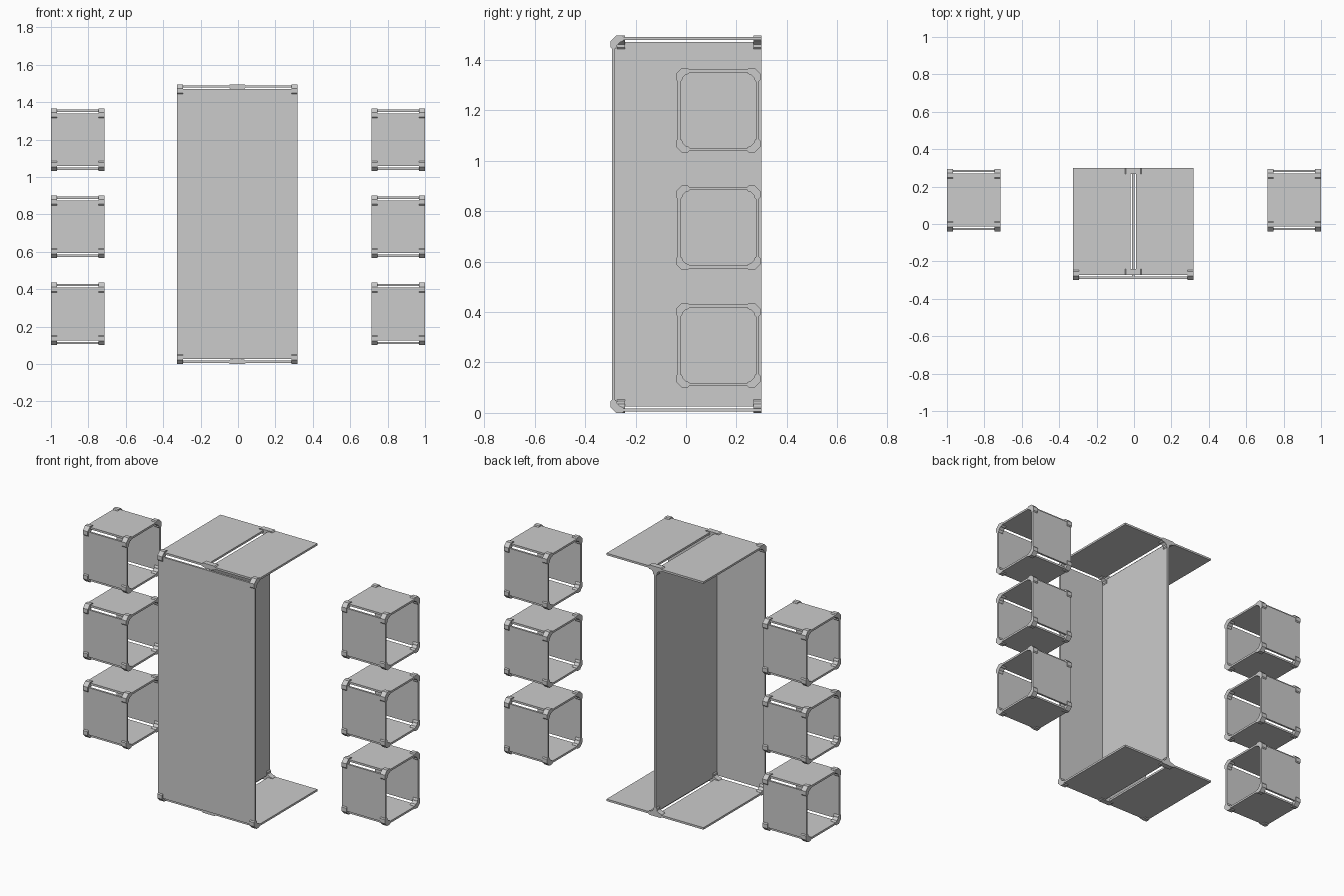
import bpy, bmesh

if "Cube" in bpy.data.objects:
    bpy.data.objects.remove(bpy.data.objects["Cube"])

T = 0.012      # panel thickness
INSET = 0.006  # panel depth below the outside of the connectors
GAP = 0.026    # panel edge distance from an outer corner
W = 0.032      # connector width

# Corner clip section: (0,0) is the outer corner, arms run along +u and +v
ARM = [(0.022, 0.0), (0.046, 0.0), (0.052, 0.005), (0.052, 0.019),
       (0.046, 0.024), (0.038, 0.025)]
CORNER = ARM + [(v, u) for u, v in reversed(ARM)]

# Tee clip section: flat across the top, stem along +v
TEE_HALF = [(0.038, 0.0), (0.044, 0.005), (0.044, 0.019), (0.038, 0.024),
            (0.024, 0.026), (0.012, 0.036), (0.012, 0.047), (0.007, 0.053)]
TEE = TEE_HALF + [(-u, v) for u, v in reversed(TEE_HALF)]


def finish(bm, name):
    bmesh.ops.recalc_face_normals(bm, faces=bm.faces)
    mesh = bpy.data.meshes.new(name)
    bm.to_mesh(mesh)
    bm.free()
    obj = bpy.data.objects.new(name, mesh)
    bpy.context.collection.objects.link(obj)
    return obj


def panel(name, x, y, z):
    """Box between (min, max) pairs."""
    bm = bmesh.new()
    bmesh.ops.create_cube(bm, size=1)
    for v in bm.verts:
        v.co = [(r[0] + r[1]) / 2 + c * (r[1] - r[0]) for c, r in zip(v.co, (x, y, z))]
    return finish(bm, name)


def clip(name, section, place, a, b):
    """Prism of a section; place(u, v, t) gives the world point."""
    bm = bmesh.new()
    rings = [[bm.verts.new(place(u, v, t)) for u, v in section] for t in (a, b)]
    n = len(section)
    for r in rings:
        bm.faces.new(r)
    for i in range(n):
        j = (i + 1) % n
        bm.faces.new((rings[0][i], rings[0][j], rings[1][j], rings[1][i]))
    return finish(bm, name)


def corner_clips(name, y, z, sy, sz, x0, x1):
    """Pair of corner clips at both x ends of one edge."""
    for side, a in (("left", x0), ("right", x1 - W)):
        clip(f"{name}_{side}", CORNER,
             lambda u, v, t: (t, y + sy * u, z + sz * v), a, a + W)


# Square storage cubes, open at both x ends
H, CY = 0.167, 0.128
e, o, i = H - GAP, H - INSET, H - INSET - T
for side, xr in (("left", (-1.0, -0.713)), ("right", (0.713, 1.0))):
    for level, cz in (("low", 0.268), ("middle", 0.734), ("high", 1.2)):
        n = f"{side}_{level}_cube"
        for s, a, b in (("a", -o, -i), ("b", i, o)):
            panel(f"{n}_wall_{s}", xr, (CY + a, CY + b), (cz - e, cz + e))
            panel(f"{n}_shelf_{s}", xr, (CY - e, CY + e), (cz + a, cz + b))
        for sy in (-1, 1):
            for sz in (-1, 1):
                corner_clips(f"{n}_clip", CY + sy * H, cz + sz * H, -sy, -sz, *xr)

# Tall central stand
X0, X1, CX = -0.325, 0.317, -0.004
Y0, Y1, TOP = -0.299, 0.299, 1.496
fy = Y0 + INSET
panel("front_panel", (X0, X1), (fy, fy + T), (GAP, TOP - GAP))
panel("divider_panel", (CX - T / 2, CX + T / 2), (fy + T, Y1), (GAP, TOP - GAP))

# Split top and base boards with their corner and tee clips
for name, z, sz in (("base", 0.0, 1), ("top", TOP, -1)):
    zr = sorted((z + sz * INSET, z + sz * (INSET + T)))
    panel(f"{name}_left_board", (X0, CX - 0.015), (Y0 + GAP, Y1), zr)
    panel(f"{name}_right_board", (CX + 0.015, X1), (Y0 + GAP, Y1), zr)
    corner_clips(f"{name}_corner_clip", Y0, z, 1, sz, X0, X1)
    for end, a in (("front", Y0 + GAP), ("back", Y1 - W)):
        clip(f"{name}_{end}_tee_clip", TEE,
             lambda u, v, t: (CX + u, t, z + sz * v), a, a + W)
